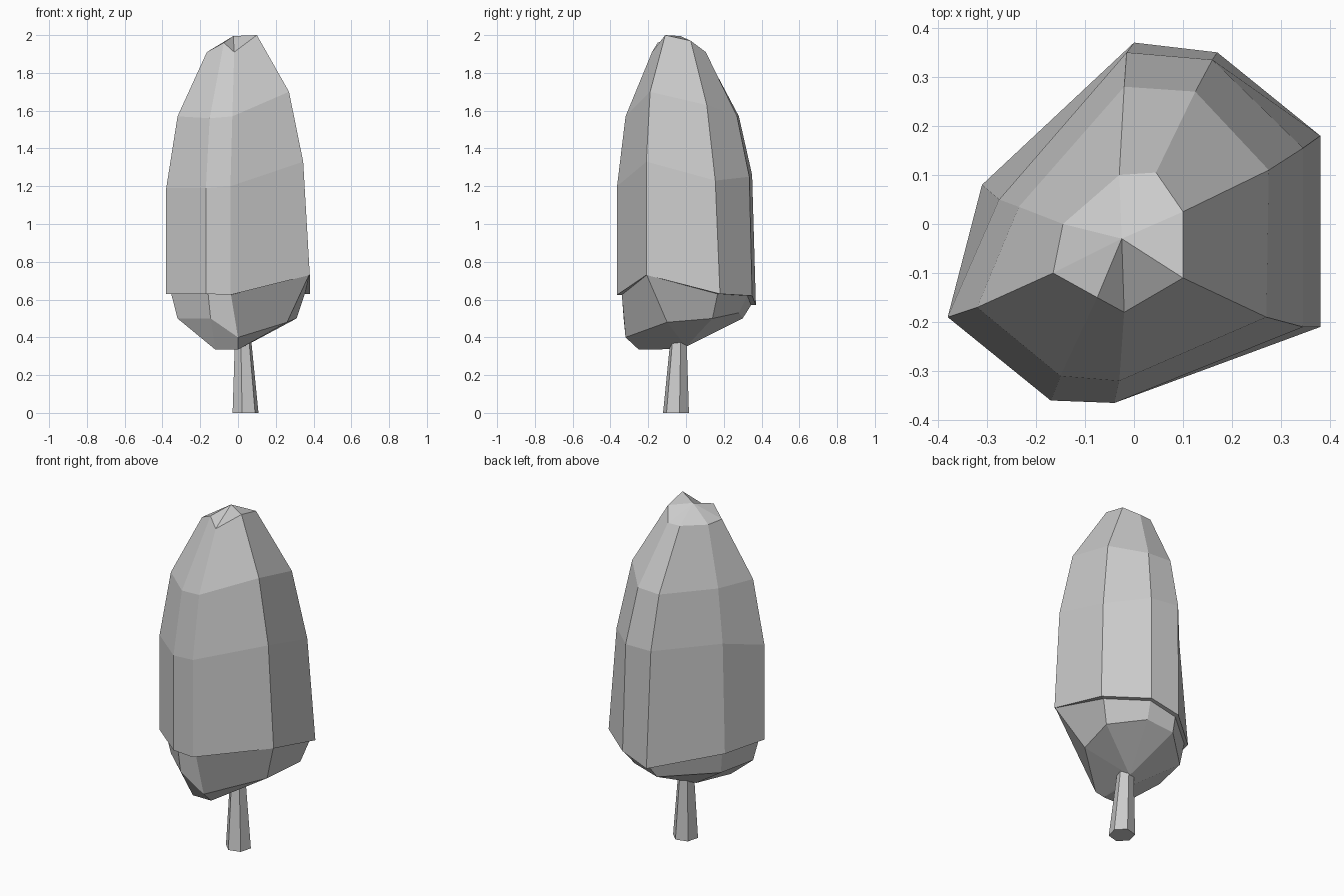
import bpy, bmesh
from math import cos, sin, radians

if "Cube" in bpy.data.objects:
    bpy.data.objects.remove(bpy.data.objects["Cube"])


def loft(name, rings, tip_low=None, tip_high=None):
    """Skin a stack of equal-sized rings; ends close to a tip or a flat cap."""
    bm = bmesh.new()
    rows = [[bm.verts.new(p) for p in ring] for ring in rings]
    n = len(rows[0])
    for lo, hi in zip(rows, rows[1:]):
        for i in range(n):
            j = (i + 1) % n
            bm.faces.new((lo[i], lo[j], hi[j], hi[i]))
    for row, tip in ((rows[0], tip_low), (rows[-1], tip_high)):
        if tip is None:
            bm.faces.new(row)
        else:
            t = bm.verts.new(tip)
            for i in range(n):
                bm.faces.new((row[i], row[(i + 1) % n], t))
    bmesh.ops.remove_doubles(bm, verts=bm.verts, dist=0.0005)
    bmesh.ops.recalc_face_normals(bm, faces=bm.faces)
    mesh = bpy.data.meshes.new(name)
    bm.to_mesh(mesh)
    bm.free()
    obj = bpy.data.objects.new(name, mesh)
    bpy.context.collection.objects.link(obj)
    return obj


# Canopy: eight corners per ring, counter-clockwise from the right front corner
rim = [(.38, -.21, .73), (.38, .18, .63), (.17, .35, .62), (0, .37, .57),
       (-.31, .08, .63), (-.38, -.19, .63), (-.17, -.36, .63), (-.04, -.365, .625)]
waist = [(.345, -.21, 1.33), (.345, .155, 1.23), (.16, .335, 1.25), (-.015, .35, 1.26),
         (-.275, .05, 1.26), (-.38, -.19, 1.19), (-.17, -.36, 1.19), (-.04, -.365, 1.2)]
shoulder = [(.27, -.19, 1.7), (.275, .11, 1.63), (.125, .27, 1.57), (-.02, .28, 1.57),
            (-.235, .035, 1.57), (-.32, -.17, 1.57), (-.15, -.31, 1.56), (-.03, -.32, 1.57)]
crown = [(.1, -.11, 2.0), (.1, .025, 1.97), (.045, .105, 1.91), (-.03, .1, 1.91),
         (-.145, 0, 1.91), (-.165, -.1, 1.91), (-.075, -.15, 1.96), (-.02, -.18, 1.91)]

# Underside: stepped in from the rim, then tapering to a lopsided bottom
inset = [(x * k, y * k, z) for (x, y, z), k in zip(rim, [.99] + [.93] * 7)]
belly = [(.26, -.1, .48), (.31, .14, .5), (.14, .28, .53), (-.02, .3, .5),
         (-.27, .06, .5), (-.32, -.17, .5), (-.145, -.33, .5), (0, -.32, .4)]
low_back, low_left, low_front = (.03, 0, .35), (-.12, -.25, .335), (0, -.25, .335)
bottom = [low_back] * 4 + [(-.04, -.04, .34)] + [low_left] * 2 + [low_front]

loft("canopy", [bottom, belly, inset, rim, waist, shoulder, crown],
     tip_low=(0, -.12, .337), tip_high=(-.025, -.03, 1.995))


# Trunk: tapered six-sided post
def hexagon(x, y, z, r):
    angles = [radians(15 + 60 * i) for i in range(6)]
    return [(x + r * cos(a), y + r * sin(a), z) for a in angles]


loft("trunk", [hexagon(.04, -.053, 0, .071), hexagon(.027, -.04, .38, .045)])
